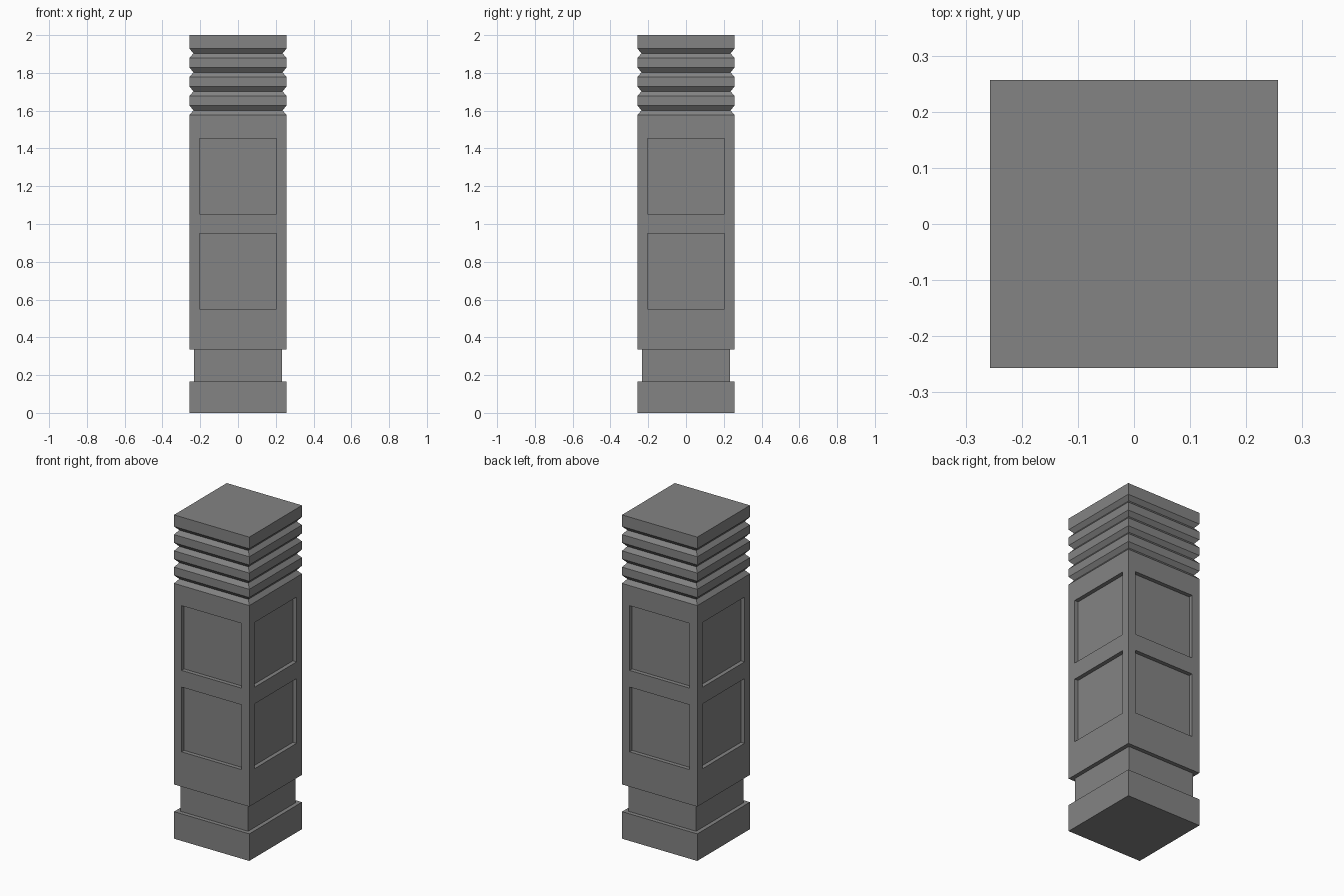
import bpy, bmesh
from mathutils import Matrix, Vector

if "Cube" in bpy.data.objects:
    bpy.data.objects.remove(bpy.data.objects["Cube"])

HALF = 0.257          # outer half width
DEPTH = 0.025         # depth of the neck and panels
INNER = HALF - DEPTH
GROOVE = HALF - 0.021

# Dark grey stone
stone = bpy.data.materials.new("dark_grey")
stone.diffuse_color = (0.23, 0.23, 0.23, 1)
stone.use_nodes = True
stone.node_tree.nodes["Principled BSDF"].inputs["Base Color"].default_value = stone.diffuse_color


def make_object(name, bm):
    bmesh.ops.recalc_face_normals(bm, faces=bm.faces)
    mesh = bpy.data.meshes.new(name)
    bm.to_mesh(mesh)
    bm.free()
    mesh.materials.append(stone)
    obj = bpy.data.objects.new(name, mesh)
    bpy.context.collection.objects.link(obj)
    return obj


# Profile of the pillar: foot, neck, shaft
profile = [(HALF, 0), (HALF, 0.167), (INNER, 0.167), (INNER, 0.335), (HALF, 0.335)]
# V-shaped grooves around the top
for i in range(4):
    z = 1.577 + i * 0.1005
    profile += [(HALF, z), (GROOVE, z + 0.025), (HALF, z + 0.05)]
profile.append((HALF, 2.0))

# Square rings lofted along the profile
bm = bmesh.new()
rings = [[bm.verts.new((sx * r, sy * r, z)) for sx, sy in ((-1, -1), (1, -1), (1, 1), (-1, 1))]
         for r, z in profile]
for a, b in zip(rings, rings[1:]):
    for i in range(4):
        j = (i + 1) % 4
        bm.faces.new((a[i], a[j], b[j], b[i]))
bm.faces.new(rings[0][::-1])
bm.faces.new(rings[-1])
pillar = make_object("pillar", bm)

# Cutter for two recessed panels on each side
bm = bmesh.new()
for i in range(4):
    turn = Matrix.Rotation(i * 1.5707963268, 4, 'Z')
    for z in (0.75, 1.253):
        place = Matrix.Translation((INNER + 0.05, 0, z))
        size = Matrix.Diagonal(Vector((0.1, 0.41, 0.4, 1)))
        bmesh.ops.create_cube(bm, size=1, matrix=turn @ place @ size)
cutter = make_object("panel_cutter", bm)
cutter.hide_render = True

# Cut the panels, then drop the cutter
cut = pillar.modifiers.new("panels", 'BOOLEAN')
cut.operation = 'DIFFERENCE'
cut.solver = 'EXACT'
cut.object = cutter
bpy.context.view_layer.objects.active = pillar
bpy.ops.object.modifier_apply(modifier=cut.name)
bpy.data.objects.remove(cutter)
